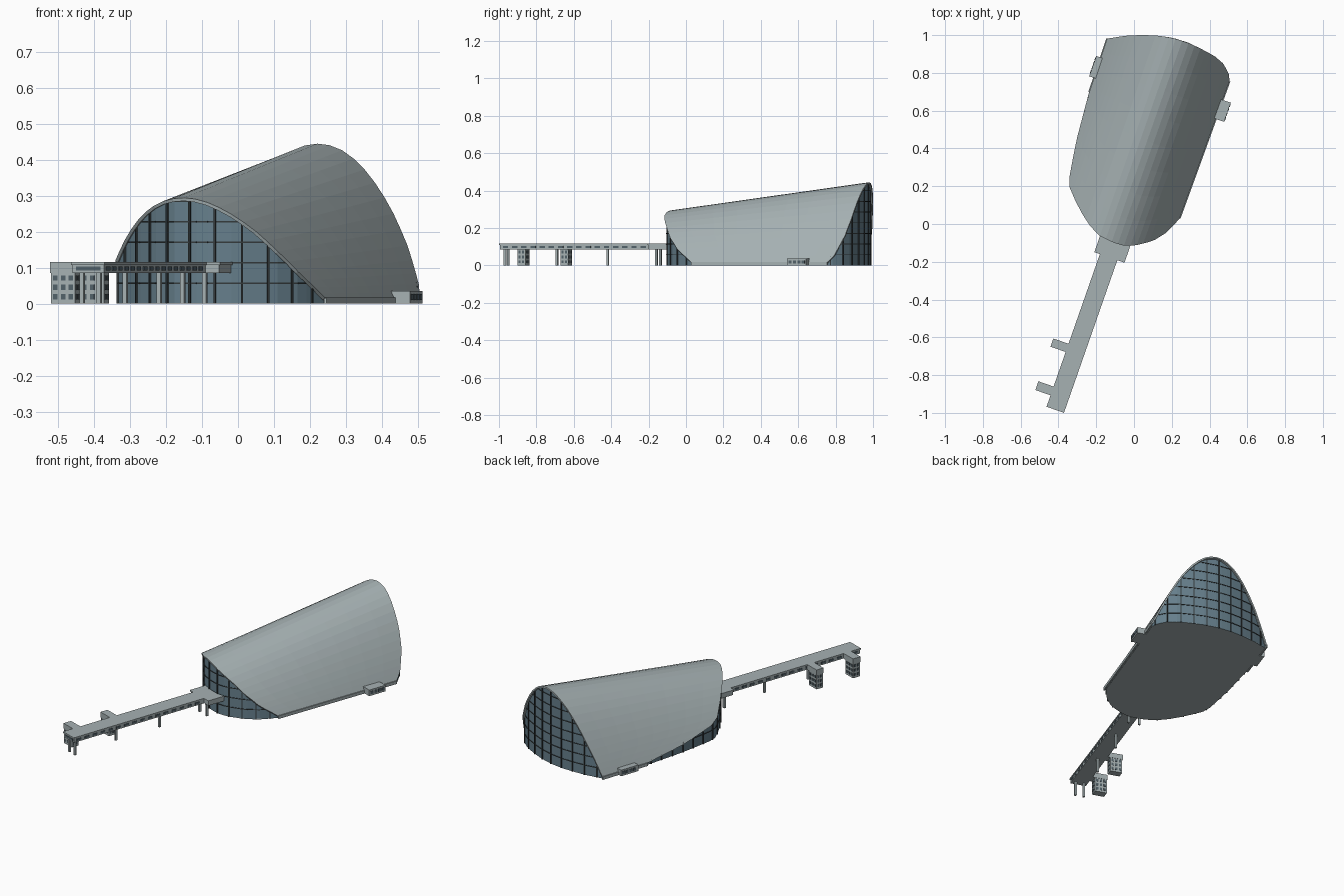
import bpy, bmesh, math
from mathutils import Vector

if "Cube" in bpy.data.objects:
    bpy.data.objects.remove(bpy.data.objects["Cube"])

# Site axes: s runs along the hall and bridge, t across them
S = Vector((0.33, 0.944, 0))
T = Vector((0.944, -0.33, 0))
CENTRE = -0.115


def P(s, t, z):
    v = S * s + T * t
    return Vector((v.x, v.y, z))


def material(name, rgb):
    m = bpy.data.materials.new(name)
    m.diffuse_color = (*rgb, 1)
    m.use_nodes = True
    m.node_tree.nodes["Principled BSDF"].inputs["Base Color"].default_value = m.diffuse_color
    return m


PANEL = material("grey_panel", (0.38, 0.44, 0.45))
GLASS = material("blue_glass", (0.135, 0.215, 0.265))
FRAME = material("dark_frame", (0.035, 0.043, 0.045))
WINDOW = material("window_slate", (0.085, 0.12, 0.14))


def finish(name, bm, mat, recalc=True):
    if recalc:
        bmesh.ops.recalc_face_normals(bm, faces=bm.faces)
    me = bpy.data.meshes.new(name)
    bm.to_mesh(me)
    bm.free()
    me.materials.append(mat)
    ob = bpy.data.objects.new(name, me)
    bpy.context.collection.objects.link(ob)
    return ob


def hexa(bm, pts):
    """Solid from four bottom points and four top points."""
    v = [bm.verts.new(p) for p in pts]
    for f in ((3, 2, 1, 0), (4, 5, 6, 7), (0, 1, 5, 4), (1, 2, 6, 5), (2, 3, 7, 6), (3, 0, 4, 7)):
        bm.faces.new([v[i] for i in f])


def box(bm, s0, s1, t0, t1, z0, z1):
    hexa(bm, [P(s, t, z) for z in (z0, z1) for s, t in ((s0, t0), (s0, t1), (s1, t1), (s1, t0))])


def boxes(name, mat, *dims):
    bm = bmesh.new()
    for d in dims:
        box(bm, *d)
    return finish(name, bm, mat)


def bar(bm, a, b, z0, z1, half):
    """Upright strip between two plan points."""
    n = Vector((a.y - b.y, b.x - a.x, 0)).normalized() * half
    hexa(bm, [Vector((p.x, p.y, z)) for z in (z0, z1) for p in (a - n, a + n, b + n, b - n)])


def lookup(table, n):
    for (a, fa), (b, fb) in zip(table, table[1:]):
        if n <= b:
            return fa + (fb - fa) * (n - a) / (b - a)
    return table[-1][1]


# Hall ends in plan: across position n (-1..1) against s
FRONT = [(-1, .58), (-.945, .304), (-.85, .085), (-.66, .015), (-.47, -.045), (-.28, -.092), (-.1, -.12),
         (.15, -.13), (.32, -.125), (.46, -.109), (.72, -.052), (.88, .015), (1, .1075)]
BACK = [(-1, .879), (-.75, .925), (-.52, .957), (-.28, .983), (-.05, .997), (.2, 1.0), (.41, .993),
        (.65, .98), (.82, .957), (.95, .915), (1, .88)]


def roof_z(n, s):
    h = 0.311 + 0.134 * s
    return 0.015 + (h - 0.015) * (1 - n * n)


def hall(n, s, z):
    return P(s, CENTRE + n * (0.333 + 0.012 * s), z)


COLS, ROWS = 30, 8
NS = [-math.cos(math.pi * i / COLS) for i in range(COLS + 1)]

# Vaulted roof shell
bm = bmesh.new()
grid = []
for n in NS:
    f, b = lookup(FRONT, n), lookup(BACK, n)
    row = []
    for j in range(ROWS + 1):
        s = f + (b - f) * j / ROWS
        row.append(bm.verts.new(hall(n, s, roof_z(n, s))))
    grid.append(row)
for i in range(COLS):
    for j in range(ROWS):
        bm.faces.new((grid[i][j], grid[i + 1][j], grid[i + 1][j + 1], grid[i][j + 1]))
bm.normal_update()
if sum(f.normal.z for f in bm.faces) < 0:
    bmesh.ops.reverse_faces(bm, faces=bm.faces)
roof = finish("vault_roof", bm, PANEL, False)
mod = roof.modifiers.new("thickness", "SOLIDIFY")
mod.thickness = 0.009
mod.offset = -1


# Curved glass end walls with their frames
def glass_wall(name, table, inset):
    pts = []
    for n in NS:
        s = lookup(table, n) + inset
        m = n * 0.98
        pts.append((hall(m, s, 0), max(roof_z(m, s) - 0.006, 0.012)))
    bm = bmesh.new()
    low = [bm.verts.new(p) for p, z in pts]
    top = [bm.verts.new((p.x, p.y, z)) for p, z in pts]
    for i in range(COLS):
        bm.faces.new((low[i], low[i + 1], top[i + 1], top[i]))
    finish(name + "_glass", bm, GLASS, True)

    bm = bmesh.new()
    walked, due = 0.0, 0.04
    for (a, za), (b, zb) in zip(pts, pts[1:]):
        length = (b - a).length
        # Vertical mullions at an even spacing
        while due <= walked + length:
            k = (due - walked) / length
            p = a.lerp(b, k)
            d = (b - a).normalized() * 0.003
            bar(bm, p - d, p + d, 0, za + (zb - za) * k - 0.003, 0.005)
            due += 0.075
        walked += length
        # Horizontal rails, trimmed where they meet the roof
        for level in range(1, 8):
            z = level * 0.057
            if max(za, zb) < z + 0.004:
                continue
            p, q = a, b
            if za < z:
                p = a.lerp(b, (z - za) / (zb - za))
            elif zb < z:
                q = a.lerp(b, (z - za) / (zb - za))
            if (q - p).length > 0.001:
                bar(bm, p, q, z - 0.002, z + 0.002, 0.003)
    finish(name + "_frames", bm, FRAME)
    return [p for p, z in pts]


front = glass_wall("front_wall", FRONT, 0.012)
back = glass_wall("back_wall", BACK, -0.012)

# Floor slab
bm = bmesh.new()
bm.faces.new([bm.verts.new(p) for p in front + back[::-1]])
ext = bmesh.ops.extrude_face_region(bm, geom=bm.faces[:])
for v in ext["geom"]:
    if isinstance(v, bmesh.types.BMVert):
        v.co.z += 0.004
finish("floor_slab", bm, PANEL)

# Low plinths along both long sides
bm = bmesh.new()
for n in (-1, 1):
    bar(bm, hall(n, lookup(FRONT, n), 0), hall(n, lookup(BACK, n), 0), 0, 0.018, 0.004)
finish("side_plinths", bm, PANEL)

# Side entrance boxes with windows
boxes("entrance_boxes", PANEL, (.668, .775, .19, .272, 0, .036), (.66, .774, -.482, -.41, 0, .036))
boxes("entrance_windows", WINDOW, *[
    (s, s + .018, t - .002, t + .002, .01, .027)
    for t in (.272, -.482) for s in (.676, .701, .726, .75)])

# Raised walkway: body, roof slab and wide head at the hall
boxes("walkway", PANEL, (-1.062, -.12, -.115, -.023, .085, .109), (-.206, -.1, -.145, .016, .085, .109))
boxes("walkway_roof", PANEL, (-1.066, -.12, -.118, -.02, .108, .116), (-.21, -.09, -.149, .02, .108, .116))
boxes("walkway_windows", WINDOW, *[
    (-1.045 + i * .052, -1.015 + i * .052, t - .002, t + .002, .092, .104)
    for i in range(16) for t in (-.115, -.023)])
boxes("walkway_end_window", WINDOW, (-1.064, -1.06, -.105, -.033, .092, .104))

# Walkway columns
boxes("columns", PANEL, *[
    (s - .006, s + .006, t - .006, t + .006, 0, .086)
    for s, t in ((-1.04, -.095), (-1.04, -.045), (-.755, -.068), (-.467, -.068), (-.18, -.1), (-.18, -.035))])

# Stair towers joined to the walkway, with windows on every outer side
for name, s0, s1 in (("end_tower", -1.0, -.955), ("middle_tower", -.757, -.715)):
    boxes(name, PANEL, (s0, s1, -.2, -.13, 0, .109))
    boxes(name + "_roof", PANEL, (s0 - .002, s1 + .002, -.203, -.11, .085, .116))
    wins = []
    for z in (.012, .038, .064):
        for t in (-.194, -.171, -.149):
            wins += [(s - .0015, s + .0015, t, t + .013, z, z + .015) for s in (s0, s1)]
        for s in (s0 + .007, s0 + .026):
            wins += [(s, s + .011, t - .0015, t + .0015, z, z + .015) for t in (-.2, -.13)]
    boxes(name + "_windows", WINDOW, *wins)
